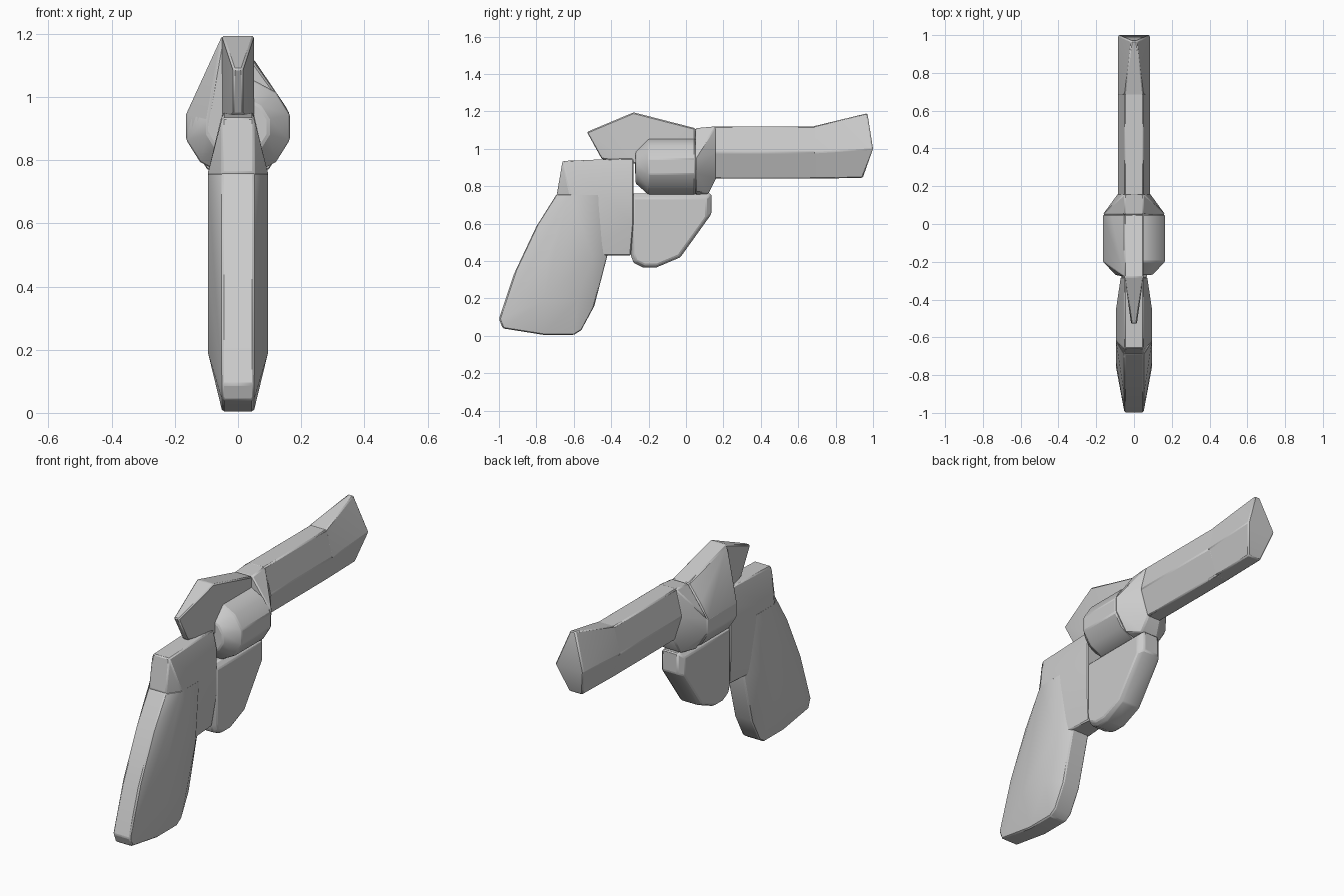
import bpy
import bmesh
from math import cos, sin, radians

default_cube = bpy.data.objects.get("Cube")
if default_cube:
    bpy.data.objects.remove(default_cube, do_unlink=True)

# One plain grey for the whole prop
GREY = (0.6, 0.6, 0.6, 1)
grey = bpy.data.materials.new("plain grey")
grey.use_nodes = True
grey.diffuse_color = GREY
shader = next(n for n in grey.node_tree.nodes if n.type == "BSDF_PRINCIPLED")
shader.inputs["Base Color"].default_value = GREY


def mirrored(points):
    """Return the points (x, y, z) together with their copies at -x."""
    return points + [(-x, y, z) for x, y, z in points]


def outline(half_width, profile):
    """Place a side profile of (y, z) pairs at both +x and -x."""
    return mirrored([(half_width, y, z) for y, z in profile])


def shrink(profile, factor):
    """Scale a side profile about its middle."""
    cy = sum(y for y, z in profile) / len(profile)
    cz = sum(z for y, z in profile) / len(profile)
    return [(cy + (y - cy) * factor, cz + (z - cz) * factor) for y, z in profile]


def convex_part(name, points):
    """Wrap the points in a convex solid with slightly softened edges."""
    bm = bmesh.new()
    for point in points:
        bm.verts.new(point)
    bmesh.ops.remove_doubles(bm, verts=bm.verts[:], dist=0.001)
    bmesh.ops.convex_hull(bm, input=bm.verts[:])
    loose = [v for v in bm.verts if not v.link_faces]
    bmesh.ops.delete(bm, geom=loose, context="VERTS")
    bmesh.ops.dissolve_limit(bm, angle_limit=radians(2),
                             verts=bm.verts[:], edges=bm.edges[:])
    bmesh.ops.recalc_face_normals(bm, faces=bm.faces[:])
    mesh = bpy.data.meshes.new(name)
    bm.to_mesh(mesh)
    bm.free()
    mesh.materials.append(grey)
    part = bpy.data.objects.new(name, mesh)
    bpy.context.collection.objects.link(part)
    bpy.ops.object.select_all(action="DESELECT")
    part.select_set(True)
    bpy.context.view_layer.objects.active = part
    bpy.ops.object.shade_smooth_by_angle(angle=radians(30))
    bevel = part.modifiers.new("softened edges", "BEVEL")
    bevel.width = 0.006
    bevel.segments = 1
    bevel.limit_method = "ANGLE"
    bevel.angle_limit = radians(30)
    return part


def barrel_section(y):
    """Six-sided cross-section of the barrel at a given y."""
    return mirrored([(.05, y, 1.12), (.085, y, .98), (.04, y, .84)])


# Barrel and the flared muzzle with its raised sight
convex_part("barrel", barrel_section(.15) + barrel_section(.7))
muzzle_tip = mirrored([(.015, .97, 1.19), (.085, 1, 1), (.04, .945, .845)])
convex_part("muzzle_sight", barrel_section(.68) + muzzle_tip)

# Collar that widens from the barrel to the drum
collar_back = [(.05, .05, 1.11), (.165, .05, .95), (.165, .05, .87), (.1, .05, .77)]
collar_foot = [(.05, .12, .76), (.05, .05, .755)]
convex_part("collar", barrel_section(.16) + mirrored(collar_back + collar_foot))


# Twelve-sided drum with a tapered rear
def ring(radius, y):
    angles = [radians(15 + 30 * i) for i in range(12)]
    return [(radius * cos(a), y, .905 + .92 * radius * sin(a)) for a in angles]


drum = ring(.17, .05) + ring(.17, -.2) + ring(.1, -.27)
convex_part("drum", drum)

# Cover enclosing the -x side of the drum up to the top ridge
ridge = [(-.05, -.28, 1.195), (-.05, .05, 1.11), (0, -.28, 1.19)]
convex_part("drum_cover", [p for p in drum if p[0] < 0] + ridge)

# Top strap running back into the hammer
hammer = outline(.015, [(-.53, 1.09), (-.45, .945)])
strap = outline(.05, [(-.28, 1.195), (.05, 1.11), (.05, 1), (-.27, .92)])
convex_part("top_strap_and_hammer", hammer + strap)

# Frame behind the drum
frame_edge = outline(.05, [(-.66, .935), (-.28, .95), (-.69, .76), (-.295, .43)])
frame_bulge = outline(.095, [(-.62, .76), (-.45, .76)])
frame_front = outline(.07, [(-.28, .86), (-.28, .6), (-.55, .43)])
convex_part("frame", frame_edge + frame_bulge + frame_front)

# Grip with a narrow rim and broad side panels
grip_rim = [(-.69, .76), (-.8, .585), (-.92, .33), (-1, .09), (-.98, .04),
            (-.76, .005), (-.6, .005), (-.56, .03), (-.49, .16), (-.42, .43),
            (-.42, .72)]
grip_side = [(-.62, .76), (-.73, .45), (-.76, .19), (-.58, .19), (-.5, .43),
             (-.47, .76)]
convex_part("grip", outline(.05, grip_rim) + outline(.095, grip_side))

# Solid trigger guard below the drum
guard_rim = [(-.295, .76), (-.295, .43), (-.28, .39), (-.23, .365), (-.16, .365),
             (-.03, .42), (.135, .65), (.135, .76)]
guard_side = shrink(guard_rim, .9)
convex_part("trigger_guard", outline(.045, guard_rim) + outline(.07, guard_side))
